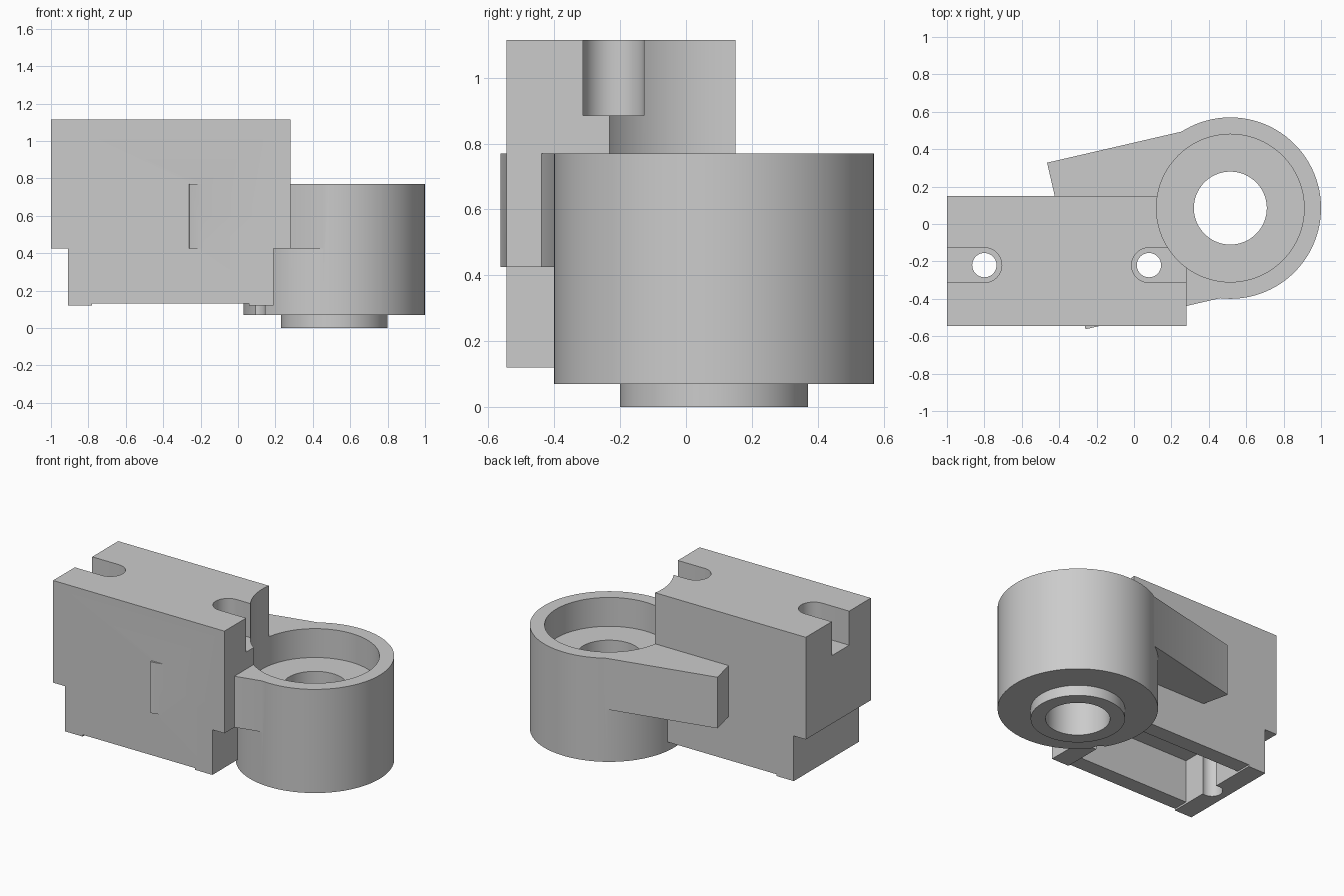
import bpy, bmesh, math

if "Cube" in bpy.data.objects:
    bpy.data.objects.remove(bpy.data.objects["Cube"])

CX, CY = 0.515, 0.085          # axis of the round housing
HOLES = (-0.80, 0.08)          # x of the screw holes
HOLE_Y = -0.22

grey = bpy.data.materials.new("plain grey")
grey.diffuse_color = (0.6, 0.6, 0.6, 1)
grey.use_nodes = True
grey.node_tree.nodes["Principled BSDF"].inputs["Base Color"].default_value = grey.diffuse_color


def prism(name, outline, z0, z1):
    """Closed outline extruded from z0 to z1."""
    bm = bmesh.new()
    face = bm.faces.new([bm.verts.new((x, y, z0)) for x, y in outline])
    geo = bmesh.ops.extrude_face_region(bm, geom=[face])["geom"]
    bmesh.ops.translate(bm, vec=(0, 0, z1 - z0),
                        verts=[g for g in geo if isinstance(g, bmesh.types.BMVert)])
    bmesh.ops.recalc_face_normals(bm, faces=bm.faces[:])
    mesh = bpy.data.meshes.new(name)
    bm.to_mesh(mesh)
    bm.free()
    mesh.materials.append(grey)
    obj = bpy.data.objects.new(name, mesh)
    bpy.context.collection.objects.link(obj)
    return obj


def box(name, x0, x1, y0, y1, z0, z1):
    return prism(name, [(x0, y0), (x1, y0), (x1, y1), (x0, y1)], z0, z1)


def arc(x, y, r, a0, a1, n):
    return [(x + r * math.cos(math.radians(a0 + (a1 - a0) * i / n)),
             y + r * math.sin(math.radians(a0 + (a1 - a0) * i / n))) for i in range(n + 1)]


def disc(name, x, y, r, z0, z1, n=96):
    return prism(name, arc(x, y, r, 0, 360, n)[:-1], z0, z1)


def combine(target, other, operation):
    mod = target.modifiers.new(operation.lower(), 'BOOLEAN')
    mod.operation, mod.object, mod.solver = operation, other, 'EXACT'
    bpy.context.view_layer.objects.active = target
    bpy.ops.object.modifier_apply(modifier=mod.name)
    bpy.data.objects.remove(other)


# mounting block: wide upper part on a narrower hollow foot
body = box("bracket", -1.0, 0.28, -0.545, 0.15, 0.425, 1.115)
combine(body, box("foot", -0.91, 0.19, -0.545, 0.15, 0.12, 0.6), 'UNION')
combine(body, box("foot_relief", -0.78, 0.06, -0.7, 0.3, 0.0, 0.132), 'DIFFERENCE')
combine(body, box("foot_pocket", -0.78, 0.06, -0.44, 0.045, 0.0, 0.42), 'DIFFERENCE')

# round housing with lower boss
combine(body, disc("housing", CX, CY, 0.485, 0.07, 0.77), 'UNION')
combine(body, disc("boss", CX, CY, 0.285, 0.0, 0.2), 'UNION')

# slanted arm joining block and housing
a = math.radians(13)
arm = [(CX + u * math.cos(a) - v * math.sin(a), CY + u * math.sin(a) + v * math.cos(a))
       for u, v in ((-0.9, -0.457), (0.0, -0.457), (0.0, 0.457), (-0.9, 0.457))]
combine(body, prism("arm", arm, 0.425, 0.77), 'UNION')

# bearing recess and through bore
combine(body, disc("recess", CX, CY, 0.395, 0.575, 1.3), 'DIFFERENCE')
combine(body, disc("bore", CX, CY, 0.195, -0.1, 0.9), 'DIFFERENCE')

# screw holes with open-ended head slots
for x, side in zip(HOLES, (-1, 1)):
    start = 90 if side > 0 else -90
    end_x = x + side * 0.4
    slot = arc(x, HOLE_Y, 0.093, start, start + 180, 24)
    slot += [(end_x, slot[-1][1]), (end_x, slot[0][1])]
    combine(body, prism("head_slot", slot, 0.885, 1.3), 'DIFFERENCE')
    combine(body, disc("screw_hole", x, HOLE_Y, 0.065, -0.1, 1.3, 40), 'DIFFERENCE')

# smooth round walls, crisp edges
bpy.ops.object.select_all(action='DESELECT')
body.select_set(True)
bpy.context.view_layer.objects.active = body
bpy.ops.object.shade_smooth_by_angle(angle=math.radians(25))
